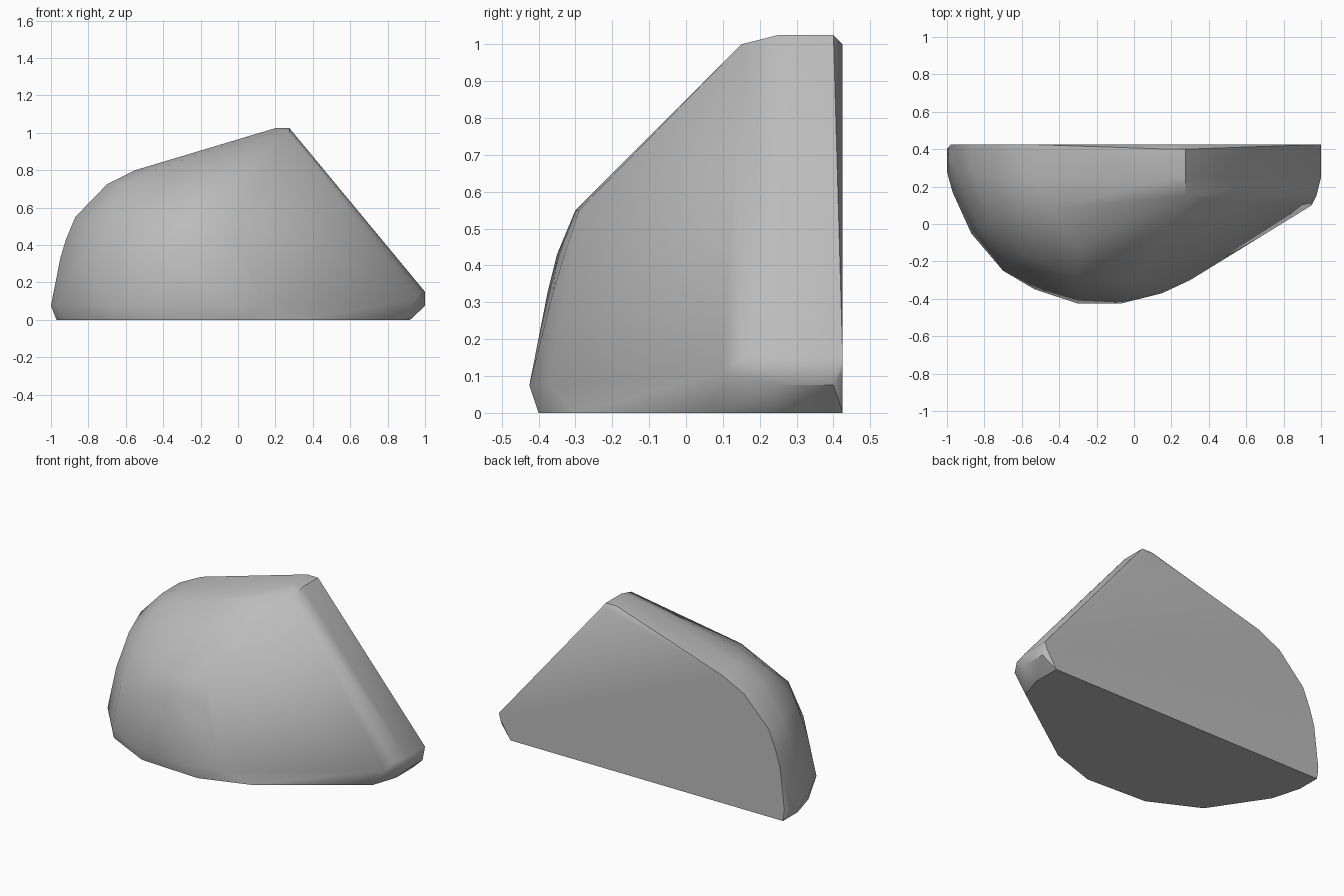
import bpy
import bmesh
import math

cube = bpy.data.objects.get("Cube")
if cube:
    bpy.data.objects.remove(cube)

BACK = 0.425

# Stone colour
stone = bpy.data.materials.new("stone grey")
stone.use_nodes = True
grey = (0.5, 0.5, 0.5, 1)
stone.diffuse_color = grey
stone.node_tree.nodes["Principled BSDF"].inputs["Base Color"].default_value = grey

# Horizontal outlines of the boulder by height, from back left round the front
rings = {
    0: [(-0.97, BACK), (-0.97, 0.28), (-0.92, 0.1), (-0.7, -0.23), (-0.4, -0.38),
        (0, -0.4), (0.3, -0.3), (0.87, 0.1), (0.92, 0.25), (0.92, BACK)],
    0.075: [(-1, 0.4), (-0.98, BACK), (-1, 0.28), (-0.97, 0.17), (-0.87, -0.05),
            (-0.7, -0.25), (-0.53, -0.35), (-0.3, -0.425), (-0.07, -0.425),
            (0.15, -0.37), (1, 0.25), (1, 0.4)],
    0.11: [(0.95, 0.1), (0.99, BACK)],
    0.15: [(0.975, 0.15), (1, 0.25), (1, BACK)],
    0.33: [(-0.95, BACK), (-0.95, 0.28), (-0.83, -0.02), (-0.66, -0.22),
           (-0.3, -0.375), (0, -0.36)],
    0.43: [(-0.92, BACK), (-0.92, 0.28), (-0.3, -0.35), (0, -0.33)],
    0.55: [(-0.87, BACK), (-0.87, 0.28), (-0.77, 0.02), (-0.6, -0.16),
           (-0.3, -0.3), (0, -0.29)],
    0.725: [(-0.7, BACK), (-0.7, 0.25), (-0.62, 0.07), (-0.3, -0.12)],
    0.8: [(-0.55, BACK), (-0.55, 0.25), (-0.45, 0.08)],
    1.0: [(0.25, BACK), (0.275, 0.15)],
    1.025: [(0.2, 0.25), (0.2, 0.4), (0.275, 0.25), (0.275, 0.4)],
}

# Wrap the outlines in one closed convex skin
bm = bmesh.new()
for z, ring in rings.items():
    for x, y in ring:
        bm.verts.new((x, y, z))
hull = bmesh.ops.convex_hull(bm, input=bm.verts[:])
loose = {v for v in hull["geom_interior"] + hull["geom_unused"]
         if isinstance(v, bmesh.types.BMVert)}
bmesh.ops.delete(bm, geom=list(loose), context="VERTS")
bmesh.ops.dissolve_limit(bm, angle_limit=math.radians(1),
                         verts=bm.verts[:], edges=bm.edges[:])
bmesh.ops.recalc_face_normals(bm, faces=bm.faces[:])

mesh = bpy.data.meshes.new("boulder")
bm.to_mesh(mesh)
bm.free()
mesh.materials.append(stone)
boulder = bpy.data.objects.new("boulder", mesh)
bpy.context.collection.objects.link(boulder)

# Soft shading with crisp edges at the back, base and peak
bpy.ops.object.select_all(action="DESELECT")
boulder.select_set(True)
bpy.context.view_layer.objects.active = boulder
bpy.ops.object.shade_smooth_by_angle(angle=math.radians(40))
